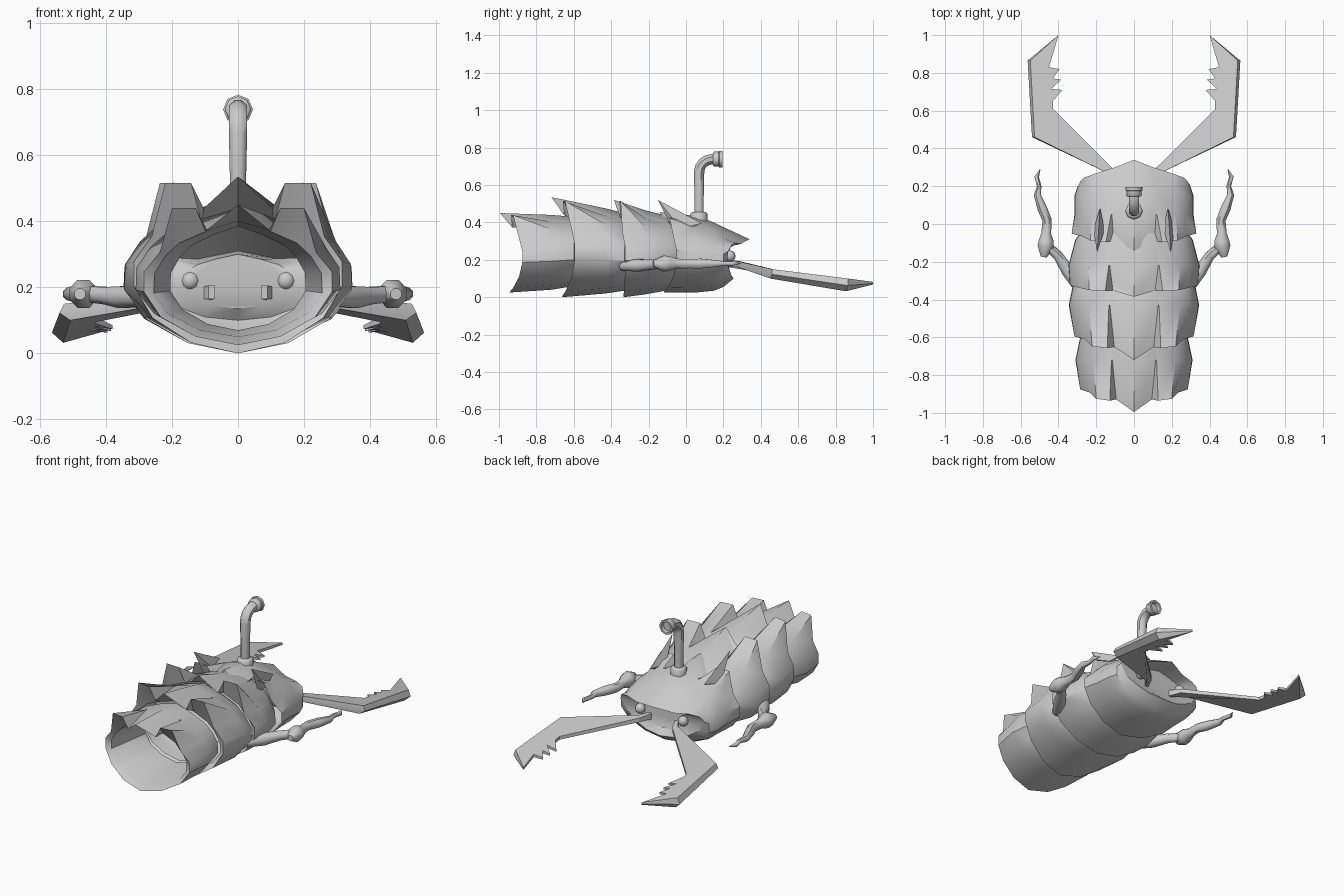
import bpy, bmesh, math
from mathutils import Vector

if "Cube" in bpy.data.objects:
    bpy.data.objects.remove(bpy.data.objects["Cube"])

grey = bpy.data.materials.new("shell_grey")
grey.diffuse_color = (0.6, 0.6, 0.6, 1)
grey.use_nodes = True
grey.node_tree.nodes["Principled BSDF"].inputs["Base Color"].default_value = grey.diffuse_color


def finish(name, bm, angle=35):
    bmesh.ops.recalc_face_normals(bm, faces=bm.faces)
    me = bpy.data.meshes.new(name)
    bm.to_mesh(me)
    bm.free()
    me.materials.append(grey)
    ob = bpy.data.objects.new(name, me)
    bpy.context.collection.objects.link(ob)
    bpy.ops.object.select_all(action='DESELECT')
    ob.select_set(True)
    bpy.context.view_layer.objects.active = ob
    bpy.ops.object.shade_smooth_by_angle(angle=math.radians(angle))
    return ob


def loft(name, rings, cap_start=False, cap_end=False, angle=35):
    """Skin a list of closed rings that all have the same point count."""
    bm = bmesh.new()
    rows = [[bm.verts.new(p) for p in r] for r in rings]
    n = len(rows[0])
    for a, b in zip(rows, rows[1:]):
        for i in range(n):
            j = (i + 1) % n
            bm.faces.new((a[i], a[j], b[j], b[i]))
    if cap_start:
        bm.faces.new(rows[0])
    if cap_end:
        bm.faces.new(rows[-1])
    return finish(name, bm, angle)


def mirror_ring(half):
    return half + [(-x, y, z) for x, y, z in half[-2:0:-1]]


# Half cross-sections from belly centre to back centre, as fractions of width and height
SMOOTH = [(0, 0), (.45, .06), (.82, .2), (1, .38), (.99, .55),
          (.86, .7), (.7, .81), (.385, .91), (.37, .915), (0, 1)]


def body_ring(y, w, zb, zt):
    return mirror_ring([(u * w, y, zb + v * (zt - zb)) for u, v in SMOOTH])


def spiked_ring(y, w, zb, zt, spike_z, peak, bottom):
    """Flared rear edge with two square spikes and a central point."""
    h = zt - zb
    pts = [(0, 0, bottom), (.45, .06, bottom * .7), (.82, .2, bottom * .25),
           (1, .38, 0), (1, .52, 0), (.83, .66, -.015),
           (.7, None, peak * .42), (.45, None, peak * .5),
           (.33, .82, peak * .45), (0, 1, peak)]
    return mirror_ring([(u * w, y + d, spike_z if v is None else zb + v * h)
                        for u, v, d in pts])


# Overlapping hollow shell segments with inner rims, tail to thorax
loft("tail_shell", [
    body_ring(-.57, .22, .07, .385), body_ring(-.60, .285, .06, .43),
    body_ring(-.72, .31, .04, .44),
    spiked_ring(-.875, .285, .025, .45, .44, -.12, -.07),
    body_ring(-.86, .255, .05, .40), body_ring(-.60, .205, .07, .385)])
loft("rear_shell", [
    body_ring(-.26, .24, .07, .40), body_ring(-.33, .325, .035, .45),
    body_ring(-.43, .345, .02, .475),
    spiked_ring(-.595, .315, 0, .535, .515, -.125, -.07),
    body_ring(-.59, .292, .05, .44)])
loft("middle_shell", [
    body_ring(0, .24, .07, .40), body_ring(-.08, .31, .04, .43),
    body_ring(-.22, .347, .015, .465),
    spiked_ring(-.325, .338, 0, .52, .515, -.06, -.01),
    body_ring(-.32, .325, .03, .455)])

# Head with pointed brow, lower lip and recessed mouth
lip = mirror_ring([(0, .255, .10), (.10, .245, .11), (.18, .235, .14),
                   (.245, .22, .18), (.285, .225, .245), (.265, .245, .28),
                   (.21, .265, .29), (.12, .295, .285), (.10, .30, .29),
                   (0, .34, .31)])
loft("head_shell", [
    spiked_ring(-.05, .33, .025, .455, .425, -.09, -.07),
    body_ring(.05, .315, .025, .435), body_ring(.15, .315, .035, .40),
    body_ring(.20, .298, .055, .375), lip,
    body_ring(.22, .175, .135, .30)], cap_end=True)


def tube(name, path, sides=8, side=1, caps=True):
    """Round tube along (x, y, z, radius) points."""
    pts = [Vector((p[0] * side, p[1], p[2])) for p in path]
    rings = []
    for i, p in enumerate(path):
        t = (pts[min(i + 1, len(pts) - 1)] - pts[max(i - 1, 0)]).normalized()
        ref = Vector((1, 0, 0)) if abs(t.x) < .9 else Vector((0, 0, 1))
        a = (ref - t * ref.dot(t)).normalized()
        b = t.cross(a)
        rings.append([pts[i] + p[3] * (a * math.cos(k) + b * math.sin(k))
                      for k in (2 * math.pi * (j + .5) / sides for j in range(sides))])
    return loft(name, rings, caps, caps, 45)


def disc_stack(name, steps, axis):
    """Turned part: steps of (position along axis, radius)."""
    rings = []
    for s, r in steps:
        ring = []
        for j in range(8):
            c, d = r * math.cos(j * math.pi / 4), r * math.sin(j * math.pi / 4)
            ring.append((c, .07 + d, s) if axis == 'z' else (c, s, .738 + d))
        rings.append(ring)
    loft(name, rings, True, True, 50)


# Breathing pipe on top of the head
bend = [(0, .07 + .07 * (1 - math.cos(a)), .668 + .07 * math.sin(a), .03)
        for a in (math.radians(d) for d in (0, 22.5, 45, 67.5, 90))]
tube("pipe", [(0, .07, .40, .026), (0, .07, .55, .027)] + bend + [(0, .165, .738, .03)])
disc_stack("pipe_base", [(.40, .046), (.445, .046), (.455, .036)], 'z')
disc_stack("pipe_mouth", [(.145, .034), (.15, .04), (.175, .04), (.178, .045),
                          (.195, .045), (.195, .033), (.175, .030)], 'y')

# Jaw outline: x, y, top height, thickness (thick outer edge, thin toothed edge)
JAW = [(.09, .20, .205, .04), (.13, .265, .195, .03), (.54, .46, .15, .05),
       (.563, .865, .10, .068), (.40, 1.0, .082, .014), (.45, .83, .085, .018),
       (.395, .82, .075, .012), (.43, .77, .09, .018), (.385, .765, .08, .012),
       (.44, .715, .10, .018), (.38, .71, .085, .012), (.43, .65, .11, .02),
       (.43, .61, .115, .02), (.11, .29, .192, .025), (.07, .20, .205, .04)]
for side, tag in ((1, "right"), (-1, "left")):
    top, mid, low = [], [], []
    for x, y, z, t in JAW:
        outer = t > .045
        top.append((x * side * (.975 if outer else 1), y, z))
        mid.append((x * side, y, z - t * .55))
        low.append((x * side * (.94 if outer else 1), y - (.01 if outer else 0), z - t))
    loft("jaw_" + tag, [top, mid, low], True, True, 20)

    # Leaf-shaped horn on the back of the head
    bm = bmesh.new()
    base = [bm.verts.new((x * side, y, z)) for x, y, z in
            ((.18, .085, .395), (.155, -.03, .39), (.18, -.06, .34), (.215, -.03, .37))]
    tip = bm.verts.new((.195 * side, -.15, .52))
    bm.faces.new(base)
    for i in range(4):
        bm.faces.new((base[i], base[(i + 1) % 4], tip))
    finish("head_horn_" + tag, bm, 20)

    # Front limb: upper arm, then forearm ending in a claw
    tube("upper_arm_" + tag, [(.29, -.34, .17, .03), (.35, -.25, .17, .036),
                              (.40, -.17, .175, .028), (.455, -.12, .18, .026)], side=side)
    tube("forearm_" + tag, [
        (.478, -.175, .18, .018), (.468, -.12, .18, .046), (.465, -.09, .18, .043),
        (.465, -.05, .18, .028), (.46, .02, .18, .027), (.485, .08, .18, .028),
        (.512, .155, .18, .02), (.502, .20, .18, .013), (.515, .25, .18, .013),
        (.497, .29, .18, .002)], side=side)

    # Eye beside the jaw root
    bm = bmesh.new()
    bmesh.ops.create_uvsphere(bm, u_segments=10, v_segments=6, radius=.03)
    bmesh.ops.translate(bm, verts=bm.verts, vec=(.145 * side, .235, .22))
    finish("eye_" + tag, bm, 60)
